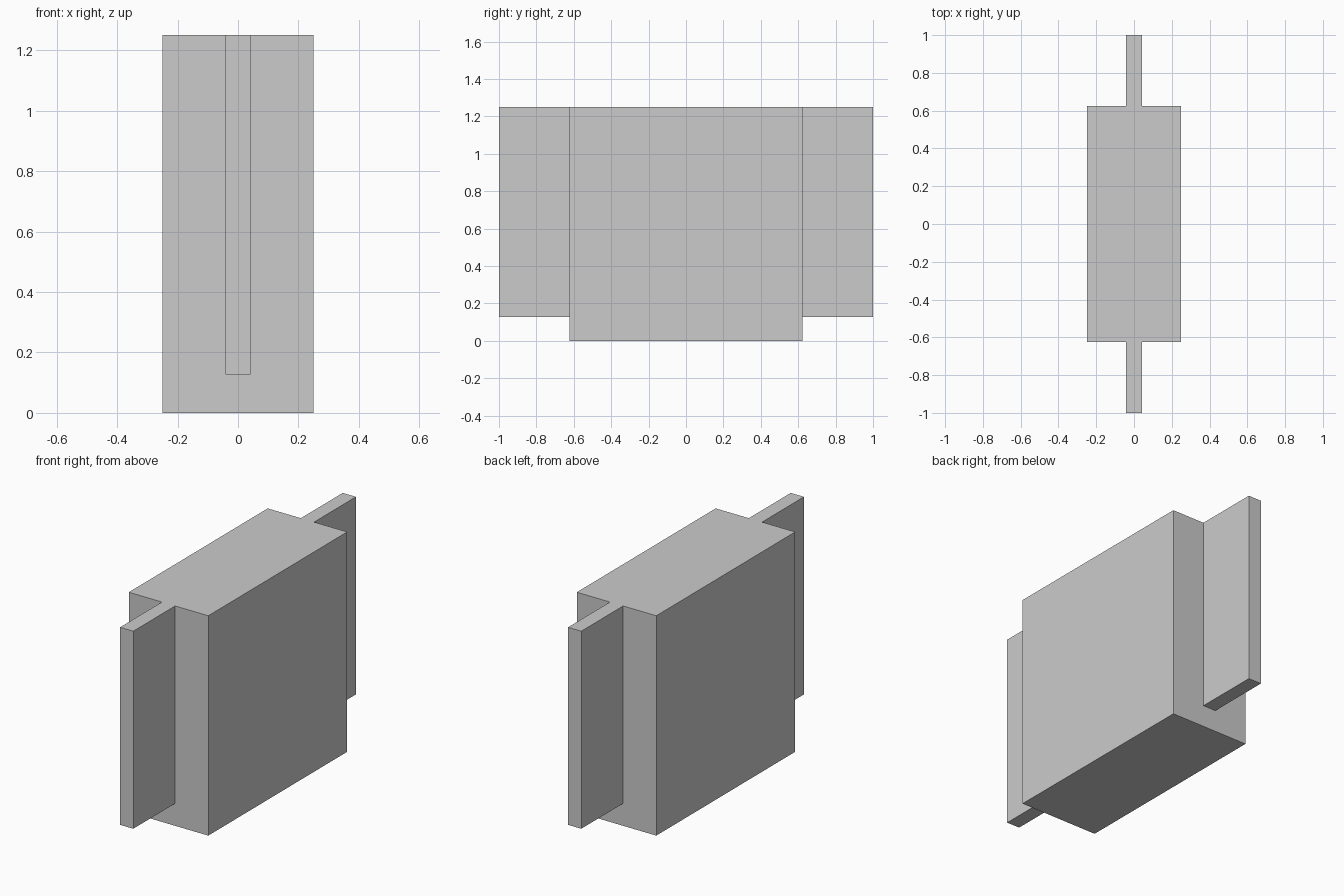
import bpy

if "Cube" in bpy.data.objects:
    bpy.data.objects.remove(bpy.data.objects["Cube"])


def box(name, x, y, z):
    """Add a box from (min, max) ranges on each axis."""
    ranges = (x, y, z)
    bpy.ops.mesh.primitive_cube_add(size=1, location=[(a + b) / 2 for a, b in ranges])
    obj = bpy.context.object
    obj.name = name
    obj.scale = [b - a for a, b in ranges]
    bpy.ops.object.transform_apply(location=False, rotation=False, scale=True)
    return obj


TOP = 1.25
BODY_END = 0.624

# Thick central block
box("body", (-0.25, 0.25), (-BODY_END, BODY_END), (0, TOP))

# Thin fins on both ends, flush with the top and raised off the base
box("front_fin", (-0.0415, 0.0415), (-1, -BODY_END), (0.127, TOP))
box("back_fin", (-0.0415, 0.0415), (BODY_END, 1), (0.127, TOP))
